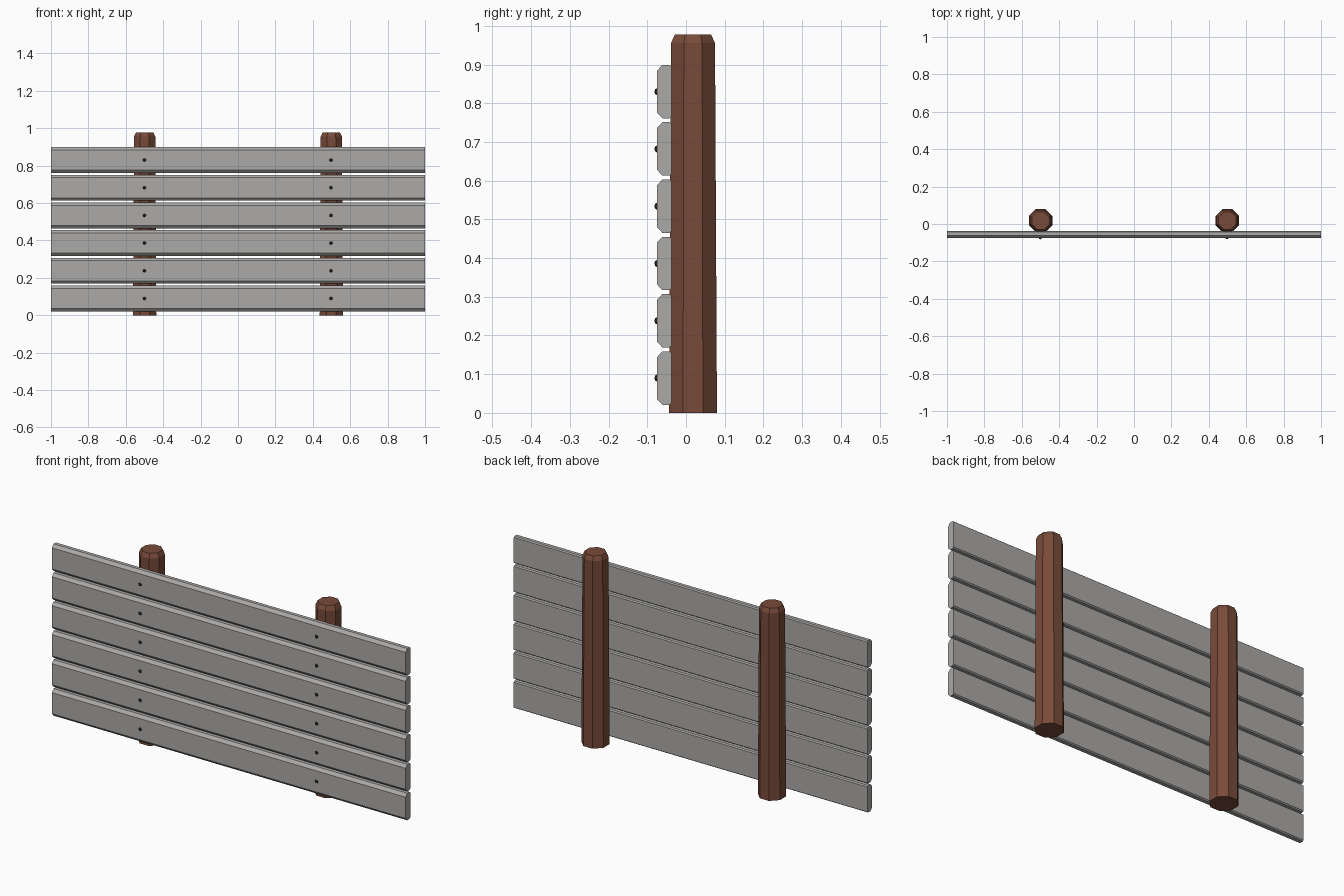
import bpy, bmesh, math

cube = bpy.data.objects.get("Cube")
if cube:
    bpy.data.objects.remove(cube)


def material(name, rgb):
    m = bpy.data.materials.new(name)
    m.use_nodes = True
    m.diffuse_color = (*rgb, 1)
    m.node_tree.nodes["Principled BSDF"].inputs["Base Color"].default_value = (*rgb, 1)
    return m


GREY = material("weathered grey wood", (0.41, 0.40, 0.39))
BROWN = material("brown post wood", (0.19, 0.07, 0.042))
IRON = material("dark iron", (0.025, 0.025, 0.025))


def loft(name, rings, mat):
    """Skin a stack of equal-sized point rings and cap both ends."""
    bm = bmesh.new()
    loops = [[bm.verts.new(p) for p in ring] for ring in rings]
    n = len(loops[0])
    for a, b in zip(loops, loops[1:]):
        for i in range(n):
            j = (i + 1) % n
            bm.faces.new((a[i], a[j], b[j], b[i]))
    bm.faces.new(loops[0])
    bm.faces.new(loops[-1])
    bmesh.ops.recalc_face_normals(bm, faces=bm.faces[:])
    mesh = bpy.data.meshes.new(name)
    bm.to_mesh(mesh)
    bm.free()
    mesh.materials.append(mat)
    obj = bpy.data.objects.new(name, mesh)
    bpy.context.collection.objects.link(obj)
    return obj


def octagon(x, y, z, apothem):
    r = apothem / math.cos(math.pi / 8)
    angles = [math.pi / 8 + k * math.pi / 4 for k in range(8)]
    return [(x + r * math.cos(a), y + r * math.sin(a), z) for a in angles]


# Tapered eight-sided posts with chamfered tops
POST_RINGS = [(0, 0.062), (0.955, 0.057), (0.977, 0.047)]
for side, x in (("left", 0.499), ("right", -0.499)):
    loft(f"{side}_post", [octagon(x, 0.018, z, a) for z, a in POST_RINGS], BROWN)

# Plank cross-section: wide chamfers in front, narrow ones behind
HALF = [(-0.037, 0.064), (-0.043, 0.069), (-0.061, 0.069), (-0.075, 0.054)]
PROFILE = HALF + [(y, -z) for y, z in reversed(HALF)]

for i in range(6):
    z = 0.09 + i * 0.148
    loft(f"plank_{i + 1}", [[(x, y, z + dz) for y, dz in PROFILE] for x in (-1, 1)], GREY)

    # Nail heads: small faceted studs over each post
    for side, x in (("left", 0.497), ("right", -0.501)):
        bpy.ops.mesh.primitive_uv_sphere_add(segments=6, ring_count=4, radius=0.009,
                                             location=(x, -0.075, z),
                                             rotation=(math.pi / 2, 0, 0))
        nail = bpy.context.object
        nail.name = f"{side}_nail_{i + 1}"
        nail.scale.z = 0.75
        nail.data.materials.append(IRON)
